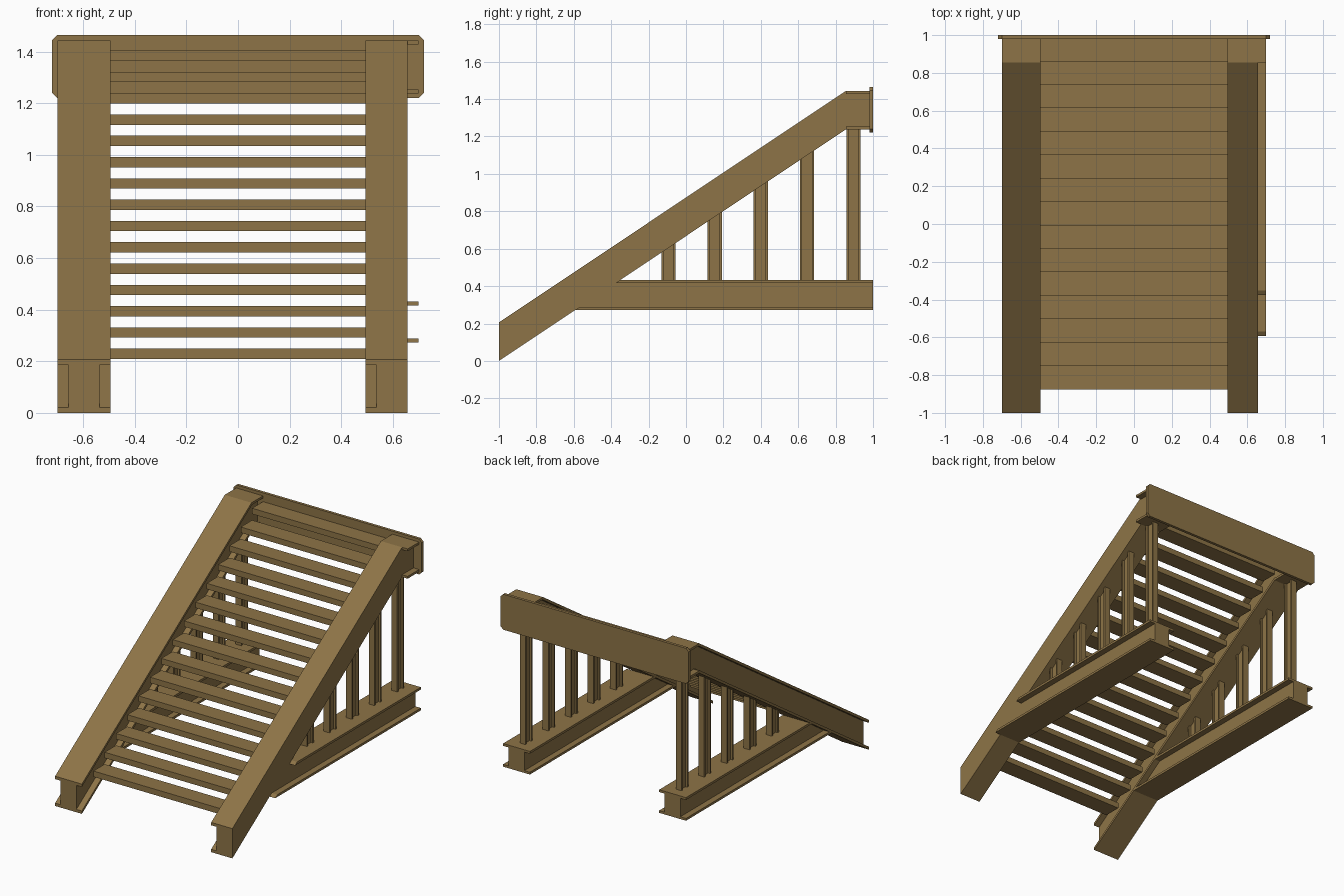
import bpy, bmesh

cube = bpy.data.objects.get("Cube")
if cube:
    bpy.data.objects.remove(cube, do_unlink=True)

wood = bpy.data.materials.new("brown_wood")
wood.use_nodes = True
colour = (0.27, 0.175, 0.063, 1)
wood.diffuse_color = colour
wood.node_tree.nodes["Principled BSDF"].inputs["Base Color"].default_value = colour


def prism(bm, points, axis, lo, hi):
    """Extrude a flat outline along x, y or z; points hold the other two axes."""
    def place(p):
        co = list(p)
        co.insert(axis, lo)
        return co
    face = bm.faces.new([bm.verts.new(place(p)) for p in points])
    ext = bmesh.ops.extrude_face_region(bm, geom=[face])
    shift = [0, 0, 0]
    shift[axis] = hi - lo
    moved = [g for g in ext["geom"] if isinstance(g, bmesh.types.BMVert)]
    bmesh.ops.translate(bm, verts=moved, vec=shift)


def finish(name, bm):
    bmesh.ops.recalc_face_normals(bm, faces=bm.faces)
    mesh = bpy.data.meshes.new(name)
    bm.to_mesh(mesh)
    bm.free()
    mesh.materials.append(wood)
    bpy.context.collection.objects.link(bpy.data.objects.new(name, mesh))


# Shared measurements
INNER, OUTER = 0.495, 0.70
WEB_IN, WEB_OUT = 0.537, 0.657
FRONT, KNEE, BACK = -1.0, 0.855, 0.98
DEPTH, RISE = 0.206, 1.238
SLOPE = RISE / (KNEE - FRONT)


def under(y):
    """Height of the stringer underside."""
    return min(y - FRONT, KNEE - FRONT) * SLOPE


def under_y(z):
    return FRONT + z / SLOPE


def beam(name, side, ya, yb, low, high, thick, outer=OUTER):
    """I-beam running along y; low and high give end heights or cut ends."""
    (a0, b0), (a1, b1) = low, high

    def band(t0, t1):
        def at(t):
            start = ya[0] + (ya[1] - ya[0]) * t / (a1 - a0)
            return (start, a0 + t), (yb, b0 + t)
        p, q = at(t0)
        r, s = at(t1)
        return [p, q, s, r]
    full = a1 - a0
    bm = bmesh.new()
    for t0, t1, x0, x1 in ((0, thick, INNER, outer),
                           (thick, full - thick, WEB_IN, WEB_OUT),
                           (full - thick, full, INNER, outer)):
        prism(bm, band(t0, t1), 0, side * x0, side * x1)
    finish(name, bm)


POSTS = [-0.093 + 0.2465 * i for i in range(4)] + [0.895]
HALF_Y, HALF_X, EDGE = 0.038, 0.022, 0.012
BASE_LOW, BASE_HIGH = 0.272, 0.432

for label, side in (("left", 1), ("right", -1)):
    # Sloping stringer: the left one is flush on its outer side
    beam(label + "_stringer", side, (FRONT, FRONT), KNEE, (0, RISE),
         (DEPTH, RISE + DEPTH), 0.02, WEB_OUT if side > 0 else OUTER)
    # Level stringer end
    beam(label + "_stringer_top", side, (KNEE, KNEE), BACK, (RISE, RISE),
         (RISE + DEPTH, RISE + DEPTH), 0.016)
    # Ground-level beam, cut to meet the stringer underside
    beam(label + "_base_beam", side, (under_y(BASE_LOW), under_y(BASE_HIGH)), 1.0,
         (BASE_LOW, BASE_LOW), (BASE_HIGH, BASE_HIGH), 0.016)
    # Posts with an I section, topped along the slope
    for n, y in enumerate(POSTS):
        bm = bmesh.new()
        cuts = [y - HALF_Y, y - HALF_Y + EDGE, y + HALF_Y - EDGE, y + HALF_Y]
        for k, half in enumerate((HALF_X, HALF_X / 3, HALF_X)):
            a, b = cuts[k], cuts[k + 1]
            outline = [(a, BASE_HIGH), (b, BASE_HIGH), (b, under(b)), (a, under(a))]
            prism(bm, outline, 0, side * 0.597 - half, side * 0.597 + half)
        finish(f"{label}_post_{n + 1}", bm)

# Treads
STEP, LIFT = 0.124, 0.0825
for i in range(15):
    y, z = -0.875 + STEP * i, 0.209 + LIFT * i
    bm = bmesh.new()
    prism(bm, [(y, z), (y + STEP, z), (y + STEP, z + 0.04), (y, z + 0.04)], 0, -INNER, INNER)
    finish(f"tread_{i + 1}", bm)

# Back board with clipped corners
W, LOW, HIGH, C = 0.72, 1.22, 1.465, 0.02
half = [(W - C, LOW), (W, LOW + C), (W, HIGH - C), (W - C, HIGH)]
bm = bmesh.new()
prism(bm, half + [(-x, z) for x, z in reversed(half)], 1, BACK, 1.0)
finish("back_board", bm)
